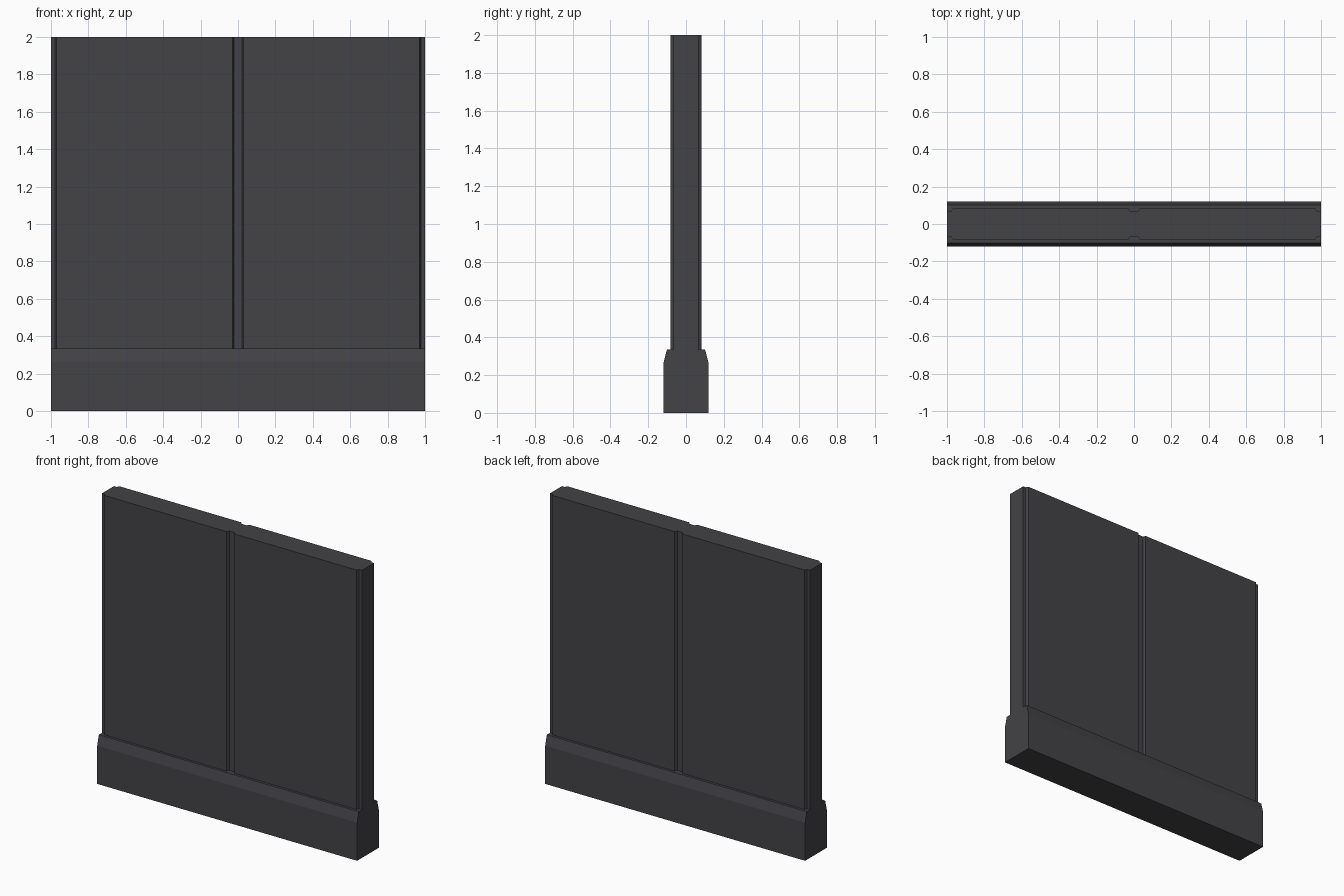
import bpy
import bmesh
from mathutils import Vector

if "Cube" in bpy.data.objects:
    bpy.data.objects.remove(bpy.data.objects["Cube"])

# Single dark grey paint
grey = bpy.data.materials.new("dark_grey")
grey.diffuse_color = (0.056, 0.055, 0.062, 1.0)
grey.use_nodes = True
grey.node_tree.nodes["Principled BSDF"].inputs["Base Color"].default_value = grey.diffuse_color


def prism(name, points, direction):
    """Extrude a closed outline of 3D points along a direction."""
    bm = bmesh.new()
    face = bm.faces.new([bm.verts.new(p) for p in points])
    ext = bmesh.ops.extrude_face_region(bm, geom=[face], use_keep_orig=True)
    verts = [g for g in ext["geom"] if isinstance(g, bmesh.types.BMVert)]
    bmesh.ops.translate(bm, verts=verts, vec=Vector(direction))
    bmesh.ops.recalc_face_normals(bm, faces=bm.faces)
    mesh = bpy.data.meshes.new(name)
    bm.to_mesh(mesh)
    bm.free()
    mesh.materials.append(grey)
    obj = bpy.data.objects.new(name, mesh)
    bpy.context.collection.objects.link(obj)
    return obj


BASE_TOP = 0.335
FACE, FLOOR = 0.083, 0.066     # half depth at panel face and at groove floor
IN, OUT = 0.021, 0.03          # groove half width at floor and at panel face

# Wall body: two panels per side, a centre groove and half grooves at the ends
half = [(-1, FLOOR), (-1 + IN, FLOOR), (-1 + OUT, FACE), (-OUT, FACE), (-IN, FLOOR)]
side = half + [(-x, y) for x, y in reversed(half)]
outline = side + [(-x, -y) for x, y in side]
prism("wall_panels", [(x, y, BASE_TOP) for x, y in outline], (0, 0, 2 - BASE_TOP))

# Base plinth with bevelled shoulders
right = [(0.119, 0), (0.119, 0.265), (0.101, BASE_TOP)]
profile = right + [(-y, z) for y, z in reversed(right)]
prism("base_plinth", [(-1, y, z) for y, z in profile], (2, 0, 0))
